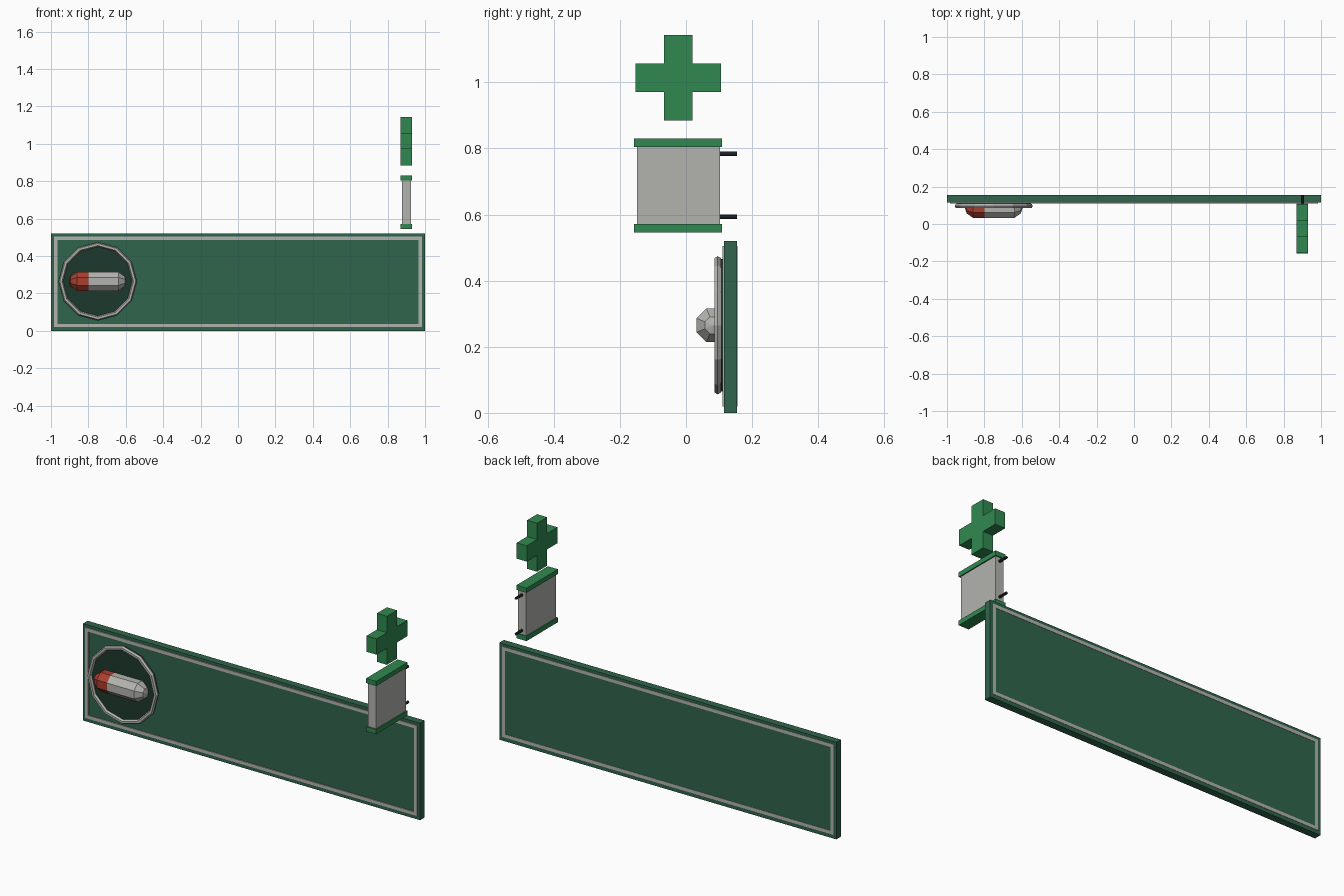
import bpy, bmesh, math
from mathutils import Matrix, Vector

if "Cube" in bpy.data.objects:
    bpy.data.objects.remove(bpy.data.objects["Cube"])


def material(name, color):
    m = bpy.data.materials.new(name)
    m.diffuse_color = (*color, 1)
    m.use_nodes = True
    m.node_tree.nodes["Principled BSDF"].inputs["Base Color"].default_value = m.diffuse_color
    return m


GREEN = material("sign green", (0.03, 0.25, 0.08))
BOARD = material("board green", (0.03, 0.13, 0.07))
DARK = material("dark green", (0.012, 0.04, 0.025))
BLACK = material("dark metal", (0.02, 0.025, 0.03))
LIGHT = material("light grey", (0.45, 0.45, 0.43))
RED = material("red", (0.4, 0.05, 0.03))


def finish(name, bm, *mats):
    bmesh.ops.recalc_face_normals(bm, faces=bm.faces)
    mesh = bpy.data.meshes.new(name)
    bm.to_mesh(mesh)
    bm.free()
    for m in mats:
        mesh.materials.append(m)
    obj = bpy.data.objects.new(name, mesh)
    bpy.context.collection.objects.link(obj)
    return obj


def box(name, x, y, z, mat):
    lo, hi = Vector((x[0], y[0], z[0])), Vector((x[1], y[1], z[1]))
    bm = bmesh.new()
    bmesh.ops.create_cube(bm, size=1)
    for v in bm.verts:
        v.co = (lo + hi) / 2 + v.co * (hi - lo)
    return finish(name, bm, mat)


def rod(name, center, radius, y, sides, mat):
    bm = bmesh.new()
    place = Matrix.Translation((center[0], sum(y) / 2, center[1])) @ Matrix.Rotation(math.pi / 2, 4, 'X')
    place = place @ Matrix.Rotation(math.pi / 2, 4, 'Z')
    bmesh.ops.create_cone(bm, cap_ends=True, segments=sides, radius1=radius,
                          radius2=radius, depth=y[1] - y[0], matrix=place)
    return finish(name, bm, mat)


# Long board
box("board", (-1, 1), (0.115, 0.154), (0, 0.52), BOARD)


# Raised border frame on both faces
def frame(name, y0, y1):
    bm = bmesh.new()
    loops = []
    for y in (y0, y1):
        for w, z0, z1 in ((0.984, 0.02, 0.505), (0.966, 0.038, 0.487)):
            loops.append([bm.verts.new((x, y, z)) for x, z in
                          ((-w, z0), (w, z0), (w, z1), (-w, z1))])
    for a, b in ((0, 1), (1, 3), (3, 2), (2, 0)):
        for i in range(4):
            j = (i + 1) % 4
            bm.faces.new((loops[a][i], loops[a][j], loops[b][j], loops[b][i]))
    finish(name, bm, LIGHT)


frame("front_border", 0.11, 0.116)
frame("back_border", 0.153, 0.1555)

# Round badge: backing disc and ring
CX, CZ = -0.75, 0.265
rod("badge_disc", (CX, CZ), 0.2, (0.1, 0.116), 12, DARK)
bpy.ops.mesh.primitive_torus_add(major_segments=12, minor_segments=6, major_radius=0.197,
                                 minor_radius=0.012, location=(CX, 0.096, CZ),
                                 rotation=(math.pi / 2, 0, 0))
ring = bpy.context.object
ring.name = "badge_ring"
ring.data.materials.append(LIGHT)

# Two-tone capsule, revolved about the x axis
bm = bmesh.new()
SIDES = 8
rings = []
for x, r in ((-0.895, 0.028), (-0.86, 0.055), (-0.8, 0.055), (-0.64, 0.055), (-0.605, 0.028)):
    angles = [math.tau * (i + 0.5) / SIDES for i in range(SIDES)]
    rings.append([bm.verts.new((x, 0.083 + r * math.cos(a), CZ + r * math.sin(a))) for a in angles])
for n, (a, b) in enumerate(zip(rings, rings[1:])):
    for i in range(SIDES):
        j = (i + 1) % SIDES
        bm.faces.new((a[i], a[j], b[j], b[i])).material_index = 0 if n < 2 else 1
for loop, tip, index in ((rings[0], -0.903, 0), (rings[-1], -0.597, 1)):
    t = bm.verts.new((tip, 0.083, CZ))
    for i in range(SIDES):
        bm.faces.new((loop[i], loop[(i + 1) % SIDES], t)).material_index = index
finish("capsule", bm, RED, LIGHT)

# Projecting light box with caps and wall rods
box("light_box", (0.876, 0.924), (-0.149, 0.103), (0.565, 0.81), LIGHT)
for name, z in (("lower_cap", 0.546), ("upper_cap", 0.805)):
    box(name, (0.87, 0.93), (-0.157, 0.109), (z, z + 0.025), GREEN)
for name, z in (("lower_rod", 0.593), ("upper_rod", 0.784)):
    rod(name, (0.901, z), 0.007, (0.1, 0.155), 8, BLACK)

# Cross above the light box
bm = bmesh.new()
a, b, cy, cz = 0.0425, 0.13, -0.0235, 1.014
outline = [(a, a), (a, b), (-a, b), (-a, a), (-b, a), (-b, -a),
           (-a, -a), (-a, -b), (a, -b), (a, -a), (b, -a), (b, a)]
face = bm.faces.new([bm.verts.new((0.87, cy + y, cz + z)) for y, z in outline])
new = bmesh.ops.extrude_face_region(bm, geom=[face])["geom"]
bmesh.ops.translate(bm, vec=(0.06, 0, 0), verts=[v for v in new if isinstance(v, bmesh.types.BMVert)])
finish("cross", bm, GREEN)
